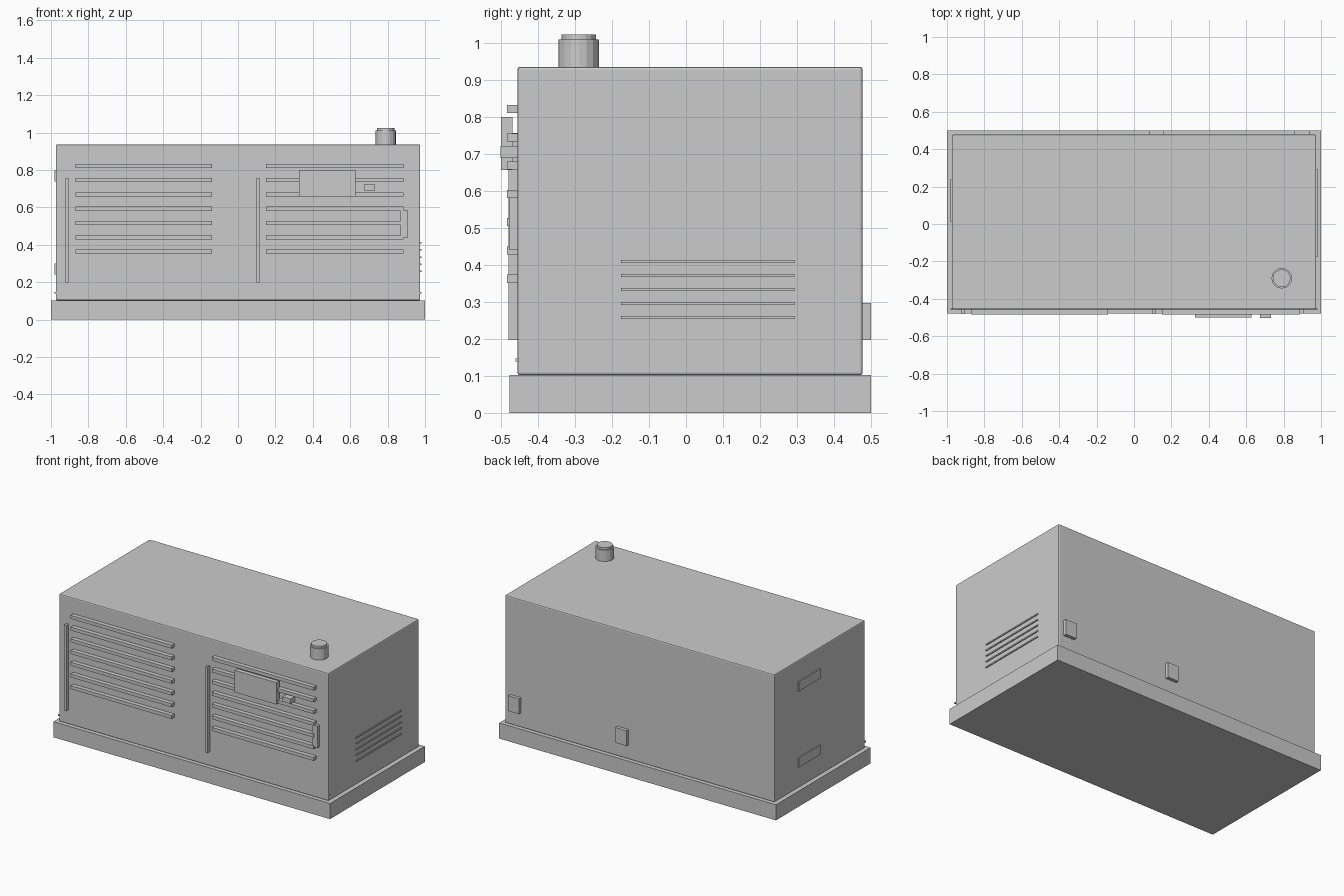
import bpy, bmesh

if "Cube" in bpy.data.objects:
    bpy.data.objects.remove(bpy.data.objects["Cube"])

grey = bpy.data.materials.new("light grey paint")
grey.diffuse_color = (0.6, 0.6, 0.6, 1)
grey.use_nodes = True
grey.node_tree.nodes["Principled BSDF"].inputs["Base Color"].default_value = grey.diffuse_color


def finish(name, bm):
    me = bpy.data.meshes.new(name)
    bm.to_mesh(me)
    bm.free()
    me.materials.append(grey)
    ob = bpy.data.objects.new(name, me)
    bpy.context.collection.objects.link(ob)
    return ob


def box(name, x, y, z, bevel=0):
    """Box from (min, max) ranges on each axis."""
    bm = bmesh.new()
    bmesh.ops.create_cube(bm, size=1)
    for v in bm.verts:
        v.co = [r[0] if c < 0 else r[1] for c, r in zip(v.co, (x, y, z))]
    ob = finish(name, bm)
    if bevel:
        m = ob.modifiers.new("bevel", 'BEVEL')
        m.width = bevel
        m.segments = 2
    return ob


def tube(name, x, y, r, z0, z1):
    bm = bmesh.new()
    bmesh.ops.create_cone(bm, cap_ends=True, segments=16,
                          radius1=r, radius2=r, depth=z1 - z0)
    bmesh.ops.translate(bm, verts=bm.verts, vec=(x, y, (z0 + z1) / 2))
    return finish(name, bm)


# Plinth and main housing
box("base_slab", (-1, 1), (-0.478, 0.5), (0, 0.102))
box("housing", (-0.974, 0.974), (-0.456, 0.478), (0.102, 0.936), 0.007)

# Exhaust stack on the roof
tube("exhaust_pipe", 0.79, -0.29, 0.055, 0.93, 1.01)
tube("exhaust_cap", 0.79, -0.29, 0.047, 1.0, 1.023)

# Front louvres in two banks, each with a vertical door strip
for side, x0, x1, bar in (("left", -0.87, -0.14, -0.913), ("right", 0.15, 0.885, 0.108)):
    for i in range(7):
        z = 0.822 - i * 0.0765
        box(f"front_louvre_{side}_{i}", (x0, x1), (-0.484, -0.455), (z - 0.011, z + 0.011))
    box(f"door_strip_{side}", (bar - 0.008, bar + 0.008), (-0.48, -0.455), (0.197, 0.757))

# Control panel, latch and door handle
box("control_panel", (0.325, 0.628), (-0.5, -0.47), (0.657, 0.8))
box("panel_latch", (0.673, 0.732), (-0.502, -0.455), (0.69, 0.722))
box("door_handle", (0.87, 0.91), (-0.479, -0.455), (0.44, 0.583))

# Small corner bolts low on the front
for s in (-1, 1):
    xs = sorted((s * 0.97, s * 0.98))
    box("corner_bolt", xs, (-0.461, -0.452), (0.139, 0.147))

# Vent slats on the right side
for i in range(5):
    z = 0.41 - i * 0.038
    box(f"side_vent_{i}", (0.97, 0.98), (-0.176, 0.293), (z - 0.004, z + 0.004))

# Flat plates on the left side
for z in (0.24, 0.738):
    box("side_plate", (-0.981, -0.97), (0.01, 0.237), (z, z + 0.06))

# Connector boxes on the back
for x in (0.08, 0.857):
    box("rear_connector", (x, x + 0.08), (0.47, 0.5), (0.197, 0.297))
